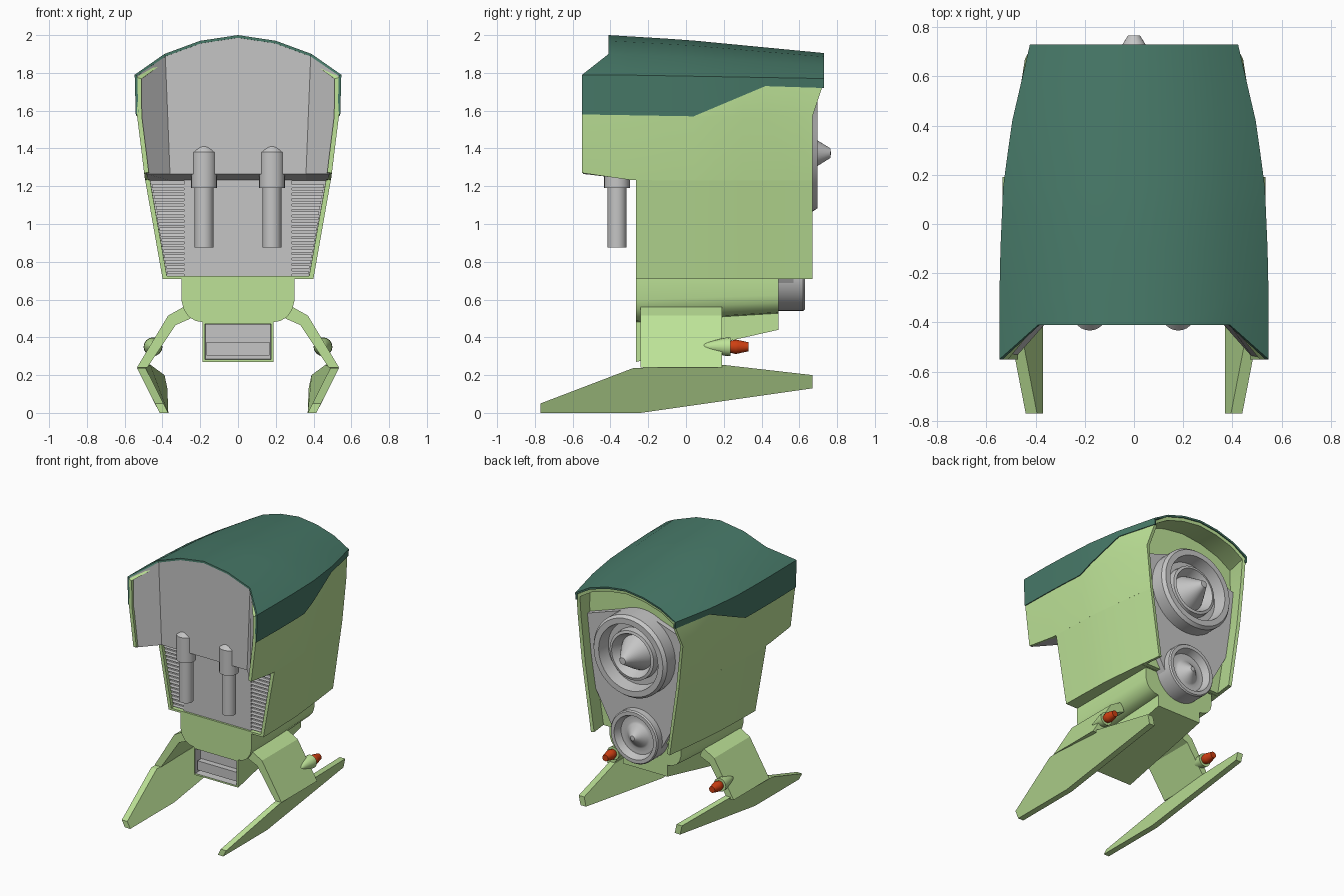
import bpy, bmesh, math

if "Cube" in bpy.data.objects:
    bpy.data.objects.remove(bpy.data.objects["Cube"])


def material(name, rgb):
    m = bpy.data.materials.new(name)
    m.diffuse_color = (*rgb, 1)
    m.use_nodes = True
    m.node_tree.nodes["Principled BSDF"].inputs["Base Color"].default_value = m.diffuse_color
    return m


GREEN = material("light green", (0.51, 0.765, 0.31))
DARK = material("dark green", (0.063, 0.19, 0.138))
GREY = material("grey", (0.56, 0.56, 0.56))
RED = material("orange red", (0.62, 0.05, 0.006))


def finish(name, bm, mats, smooth=None, thick=0, normals=True):
    if normals:
        bmesh.ops.recalc_face_normals(bm, faces=bm.faces)
    me = bpy.data.meshes.new(name)
    bm.to_mesh(me)
    bm.free()
    ob = bpy.data.objects.new(name, me)
    bpy.context.collection.objects.link(ob)
    for m in mats:
        me.materials.append(m)
    bpy.ops.object.select_all(action='DESELECT')
    ob.select_set(True)
    bpy.context.view_layer.objects.active = ob
    if thick:
        mod = ob.modifiers.new("wall", 'SOLIDIFY')
        mod.thickness, mod.offset = thick, -1
        bpy.ops.object.modifier_apply(modifier=mod.name)
    if smooth:
        bpy.ops.object.shade_smooth_by_angle(angle=math.radians(smooth))
    return ob


def add_hull(bm, pts):
    vs = [bm.verts.new(p) for p in pts]
    bmesh.ops.convex_hull(bm, input=vs)


def prism(name, loops, mat, smooth=None):
    """Solid between two matching 3D loops."""
    bm = bmesh.new()
    a, b = [[bm.verts.new(p) for p in lp] for lp in loops]
    bm.faces.new(a)
    bm.faces.new(b)
    for i in range(len(a)):
        j = (i + 1) % len(a)
        bm.faces.new((a[i], a[j], b[j], b[i]))
    return finish(name, bm, [mat], smooth)


def extrude_y(name, xz, y0, y1, mat, smooth=None):
    return prism(name, [[(x, y, z) for x, z in xz] for y in (y0, y1)], mat, smooth)


def lathe(name, prof, at, mat, axis='y', n=32):
    """Turn (radius, height) points about an axis through at."""
    bm = bmesh.new()
    rings = []
    for r, h in prof:
        ring = []
        for k in range(n):
            a = 2 * math.pi * k / n
            u, v = max(r, 1e-5) * math.cos(a), max(r, 1e-5) * math.sin(a)
            ring.append(bm.verts.new((at[0] + u, h, at[1] + v) if axis == 'y'
                                     else (at[0] + u, at[1] + v, h)))
        rings.append(ring)
    for p, q in zip(rings, rings[1:]):
        for k in range(n):
            bm.faces.new((p[k], p[(k + 1) % n], q[(k + 1) % n], q[k]))
    bmesh.ops.remove_doubles(bm, verts=bm.verts, dist=1e-4)
    return finish(name, bm, [mat], 32)


def interp(table, t):
    if t <= table[0][0]:
        return table[0][1]
    for (a, p), (b, q) in zip(table, table[1:]):
        if t <= b:
            return p + (q - p) * (t - a) / (b - a)
    return table[-1][1]


# Hull shape: half width by height, taper by depth, ridge height by depth
WIDTH = [(0.71, 0.40), (1.23, 0.492), (1.57, 0.534), (1.79, 0.54)]
TAPER = [(-0.3, 1), (-0.1, 0.992), (0.15, 0.972), (0.41, 0.907)]
HOOD_TAPER = TAPER + [(0.73, 0.77)]
BODY_TAPER = TAPER + [(0.67, 0.83), (0.73, 0.8)]
RIDGE = [(-0.41, 2.0), (0, 1.975), (0.73, 1.905)]
HOOD_EDGE = [(-0.55, 1.58), (0.04, 1.57), (0.42, 1.73), (0.73, 1.72)]
STATIONS = [-0.55, -0.3, -0.1, 0.04, 0.15, 0.3, 0.42, 0.57]


def section(y, sides, taper, roof=True, grow=0.0, drop=0.0):
    half = [(interp(WIDTH, z) * interp(taper if z < 1.575 else HOOD_TAPER, y)
             + max(grow, 0), z) for z in sides]
    mid = []
    if roof:
        s = interp(HOOD_TAPER, y)
        zc = interp([(-0.4, 1.79), (0.73, 1.77)], y) - drop
        zt = interp(RIDGE, y) - drop
        half.append((0.54 * s + grow, zc))
        half += [(x * s, zc + (zt - zc) * f) for x, f in ((0.39, 0.524), (0.2, 0.857))]
        mid = [(0, zt)]
    return [(-x, z) for x, z in half] + mid + half[::-1]


def skin(name, rows, mat, thick, split=False):
    bm = bmesh.new()
    grid = [[bm.verts.new(p) for p in row] for row in rows]
    for a, b in zip(grid, grid[1:]):
        for k in range(len(a) - 1):
            if split and k == len(a) // 2 - 1:
                continue
            bm.faces.new((a[k], a[k + 1], b[k + 1], b[k]))
    finish(name, bm, [mat], 30, thick, normals=False)


def front_y(y, x, z, y_roof):
    return y_roof if y == -0.55 and z > 1.7 and abs(x) < 0.45 else y


# Hood and upper body shells
skin("hood", [[(x, front_y(y, x, z, -0.41), z) for x, z in
               section(y, [interp(HOOD_EDGE, y)], HOOD_TAPER, grow=0.007)]
              for y in STATIONS + [0.73]], DARK, 0.014)


def body_sides(y):
    zb = interp([(-0.55, 1.27), (-0.3, 1.234), (-0.27, 1.23)], y)
    return [zb, 1.57, max(1.58, interp(HOOD_EDGE, y))]


rows = []
for y in STATIONS:
    rows.append([(x, front_y(y, x, z, -0.385), z) for x, z in
                 section(y, body_sides(y), BODY_TAPER, grow=-0.005, drop=0.014)])
low_end, high_end = [section(y, body_sides(y), BODY_TAPER, grow=-0.005, drop=0.014)
                     for y in (0.67, 0.72)]
rows.append([(*(a[0], 0.67), a[1]) if a[1] < 1.575 else (b[0], 0.72, b[1])
             for a, b in zip(low_end, high_end)])
skin("upper_body", rows, GREEN, 0.025)

# Lower body walls and floor
LOW = [-0.265] + STATIONS[2:] + [0.67]
skin("lower_body_walls", [[(x, y, z) for x, z in section(y, [0.71, 1.235], BODY_TAPER, False)]
                          for y in LOW], GREEN, 0.025, split=True)
floor = [(interp(BODY_TAPER, y) * 0.4, y) for y in LOW[:-2] + [0.5]]
floor = floor + [(-x, y) for x, y in floor[::-1]]
prism("body_floor", [[(x, y, z) for x, y in floor] for z in (0.71, 0.725)], GREEN)

# Front face: recessed centre with flared sides, and its underside
bm = bmesh.new()
low = [(-0.485, -0.546), (-0.36, -0.405), (0.36, -0.405), (0.485, -0.546)]
base = [bm.verts.new((x, y, 1.265)) for x, y in low]
back = [bm.verts.new((x, -0.24, 1.23)) for x in (-0.475, -0.36, 0.36, 0.475)]
top = {x: bm.verts.new((x, y, z)) for sx in (-1, 1) for x, y, z in
       ((sx * 0.525, -0.546, 1.57), (sx * 0.535, -0.546, 1.785),
        (sx * 0.385, -0.405, 1.895), (sx * 0.2, -0.405, 1.964))}
ridge = bm.verts.new((0, -0.405, 1.994))
bm.faces.new((base[0], base[1], top[-0.385], top[-0.535], top[-0.525]))
bm.faces.new((base[1], base[2], top[0.385], top[0.2], ridge, top[-0.2], top[-0.385]))
bm.faces.new((base[2], base[3], top[0.525], top[0.535], top[0.385]))
for k in range(3):
    bm.faces.new((base[k], back[k], back[k + 1], base[k + 1]))
finish("front_panel", bm, [GREY])

# Lower front: backing, raised centre and louvres
extrude_y("grille_backing", [(-0.38, 0.72), (0.38, 0.72), (0.472, 1.235), (-0.472, 1.235)],
          -0.225, -0.2, GREY)
extrude_y("grille_centre", [(-0.285, 0.722), (0.285, 0.722), (0.285, 1.235), (-0.285, 1.235)],
          -0.25, -0.2, GREY)
bm = bmesh.new()
N, Z0, Z1 = 17, 0.735, 1.22
dz = (Z1 - Z0) / N
for sx in (-1, 1):
    for i in range(N):
        z = Z0 + i * dz
        xe = interp(WIDTH, z) - 0.03
        add_hull(bm, [(sx * x, y, h) for x in (0.285, xe)
                      for y, h in ((-0.22, z), (-0.25, z), (-0.245, z + 0.6 * dz),
                                   (-0.22, z + 0.6 * dz))])
finish("louvres", bm, [GREY])

# Front pipes
for sx in (-1, 1):
    lathe("front_pipe", [(0, 0.875), (0.05, 0.875), (0.05, 1.19), (0.068, 1.19),
                         (0.068, 1.38), (0.03, 1.422), (0, 1.424)],
          (sx * 0.18, -0.365), GREY, 'z', 24)

# Rear: green bulkhead, grey engine plate and two engines
rear = [(x * 0.98, z) for x, z in section(0.55, [0.712, 1.23, 1.57], BODY_TAPER, drop=0.02)]
extrude_y("rear_bulkhead", rear, 0.5, 0.53, GREEN)
bm = bmesh.new()
plate = [(sx * x, z) for sx in (-1, 1) for x, z in ((0.375, 1.02), (0.435, 1.55))]
plate += [(r * math.cos(k * math.pi / 16), zc + r * math.sin(k * math.pi / 16))
          for r, zc in ((0.305, 1.375), (0.195, 0.74)) for k in range(32)]
add_hull(bm, [(x, y, z) for y in (0.49, 0.57) for x, z in plate])
finish("engine_plate", bm, [GREY], 30)
lathe("main_engine", [(0.3, 0.5), (0.31, 0.51), (0.31, 0.67), (0.292, 0.695), (0.25, 0.695),
                      (0.235, 0.6), (0.19, 0.6), (0.185, 0.655), (0.165, 0.66), (0.13, 0.59),
                      (0.115, 0.62), (0.025, 0.765), (0, 0.767)], (0, 1.375), GREY, n=40)
lathe("lower_engine", [(0, 0.49), (0.2, 0.49), (0.2, 0.62), (0.192, 0.63), (0.165, 0.63),
                       (0.145, 0.575), (0.13, 0.575), (0.1, 0.573), (0.085, 0.58),
                       (0.018, 0.645), (0, 0.647)], (0, 0.74), GREY, n=40)

# Chin under the body, its underside rising to the rear
half = [(0.30, 0.715), (0.30, 0.6), (0.288, 0.55), (0.262, 0.51), (0.225, 0.487), (0.185, 0.48)]
chin = half + [(-x, z) for x, z in half[::-1]]
prism("chin", [[(x, y, 0.715 - (0.715 - z) * k) for x, z in chin]
               for y, k in ((-0.265, 1), (0.49, 0.8))], GREEN, 30)

# Intake box with a recessed grey mouth and a slat
bm = bmesh.new()
add_hull(bm, [(x, y, z) for x in (-0.187, 0.187) for y, z in
              ((-0.265, 0.27), (-0.265, 0.482), (0.49, 0.53), (0.49, 0.44))])
bmesh.ops.dissolve_limit(bm, angle_limit=0.01, verts=bm.verts, edges=bm.edges)
bmesh.ops.recalc_face_normals(bm, faces=bm.faces)
mouth = min(bm.faces, key=lambda f: f.calc_center_median().y)
bmesh.ops.inset_region(bm, faces=[mouth], thickness=0.017)
inner = bmesh.ops.inset_region(bm, faces=[mouth], thickness=0.003, depth=-0.06)
for f in [mouth] + inner['faces']:
    f.material_index = 1
finish("intake_box", bm, [GREEN, GREY], normals=False)
extrude_y("intake_slat", [(-0.166, 0.305), (0.166, 0.305), (0.166, 0.375), (-0.166, 0.375)],
          -0.25, -0.2, GREY)

# Landing gear: bent struts, leaning skids, thruster pods
STRUT = [(0.27, 0.56), (0.29, 0.56), (0.37, 0.515), (0.535, 0.24), (0.48, 0.24),
         (0.33, 0.465), (0.25, 0.5)]
SKID = [(0.44, -0.77, 0.05), (0.415, -0.77, 0), (0.415, -0.24, 0), (0.42, 0.67, 0.13),
        (0.435, 0.67, 0.2), (0.51, 0.19, 0.255), (0.535, -0.28, 0.237)]
for sx in (-1, 1):
    extrude_y("strut", [(sx * x, z) for x, z in STRUT], -0.24, 0.19, GREEN)
    prism("skid", [[(sx * (x - t), y, z) for x, y, z in SKID] for t in (0, 0.046)], GREEN)
    lathe("thruster_pod", [(0, 0.045), (0.025, 0.12), (0.047, 0.2), (0.05, 0.235), (0, 0.235)],
          (sx * 0.45, 0.35), GREEN, n=16)
    lathe("thruster_nozzle", [(0, 0.23), (0.03, 0.23), (0.038, 0.262), (0.036, 0.275),
                              (0.024, 0.33), (0, 0.33)], (sx * 0.45, 0.35), RED, n=16)
